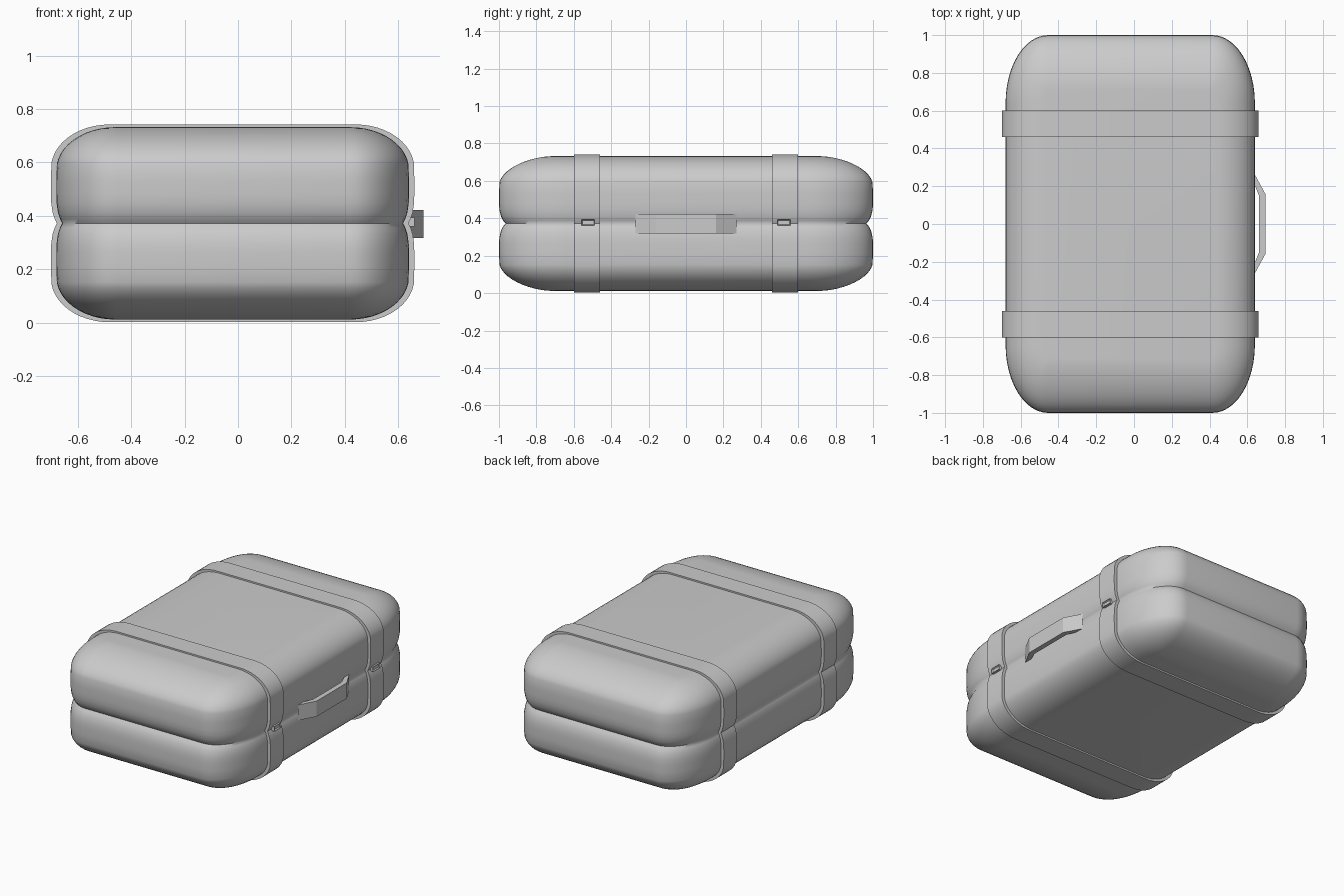
import bpy, bmesh
from math import sin, cos, pi, radians

if "Cube" in bpy.data.objects:
    bpy.data.objects.remove(bpy.data.objects["Cube"])

CX, SEAM = -0.02, 0.372          # body centre in x, seam height
HX, HY = 0.66, 1.0               # body half width and half length


def finish(name, bm, angle):
    bmesh.ops.recalc_face_normals(bm, faces=bm.faces[:])
    me = bpy.data.meshes.new(name)
    bm.to_mesh(me)
    bm.free()
    ob = bpy.data.objects.new(name, me)
    bpy.context.collection.objects.link(ob)
    bpy.ops.object.select_all(action='DESELECT')
    bpy.context.view_layer.objects.active = ob
    ob.select_set(True)
    bpy.ops.object.shade_smooth_by_angle(angle=radians(angle))
    return ob


# Profile from the pinched seam up to the lid: x inset, y inset, height above seam
half = [(.022, .035, 0), (.014, .022, .016), (.006, .010, .04), (.001, .002, .075), (0, 0, .11), (0, 0, .16)]
for i in range(1, 13):
    a = i / 12 * pi / 2
    half.append((.22 * (1 - cos(a)), .28 * (1 - max(cos(a), 0) ** 1.2), .20 + .16 * sin(a)))
profile = [(x, y, -h) for x, y, h in half[:0:-1]] + half


def loft(bm, rings, closed):
    n = len(rings[0])
    pairs = list(zip(rings, rings[1:])) + ([(rings[-1], rings[0])] if closed else [])
    for a, b in pairs:
        for i in range(n):
            j = (i + 1) % n
            bm.faces.new((a[i], a[j], b[j], b[i]))


# Case body: stacked rounded rectangles whose corners shrink toward lid and base
bm = bmesh.new()
rings = []
for ix, iy, h in profile:
    rx, ry = .225 - ix, .36 - iy
    ring = []
    for q, (sx, sy) in enumerate([(1, 1), (-1, 1), (-1, -1), (1, -1)]):
        for k in range(13):
            a = q * pi / 2 + k / 12 * pi / 2
            ring.append(bm.verts.new((CX + sx * (HX - .225) + rx * cos(a),
                                      sy * (HY - .36) + ry * sin(a), SEAM + h)))
    rings.append(ring)
loft(bm, rings, False)
bm.faces.new(rings[0])
bm.faces.new(rings[-1])
finish("case_body", bm, 60)


# Strap outline in x and z, grown sideways and vertically from the body profile
def outline(dx, dz):
    side = [(HX - ix + dx, h * (.36 + dz) / .36) for ix, _, h in profile]
    return side + [(-x, z) for x, z in side[::-1]]


for s, end in ((-1, "front"), (1, "rear")):
    # Strap band around the whole case
    bm = bmesh.new()
    rings = []
    for (dx, dz), y in (((.02, .010), .46), ((.02, .010), .60),
                        ((-.004, -.004), .60), ((-.004, -.004), .46)):
        rings.append([bm.verts.new((CX + x, s * y, SEAM + z)) for x, z in outline(dx, dz)])
    loft(bm, rings, True)
    finish(end + "_strap", bm, 50)

    # Buckle: small block with a recessed face
    bm = bmesh.new()
    bmesh.ops.create_cube(bm, size=1)
    for v in bm.verts:
        v.co = (.646 + v.co.x * .028, s * .523 + v.co.y * .07, .377 + v.co.z * .032)
    bm.faces.ensure_lookup_table()
    face = max(bm.faces, key=lambda f: f.calc_center_median().x)
    bmesh.ops.inset_region(bm, faces=[face], thickness=.007, depth=0)
    for v in face.verts:
        v.co.x -= .008
    finish(end + "_buckle", bm, 20)

# Handle: bent flat grip with angular ends
bm = bmesh.new()
path = [(.635, -.27), (.695, -.16), (.695, .16), (.635, .27),
        (.635, .215), (.662, .15), (.662, -.15), (.635, -.215)]
rings = [[bm.verts.new((x, y, z)) for x, y in path] for z in (.318, .422)]
loft(bm, rings, False)
for r in rings:
    for a, b in ((0, 7), (1, 6), (2, 5)):
        c, d = {0: (6, 1), 1: (5, 2), 2: (4, 3)}[a]
        bm.faces.new((r[a], r[b], r[c], r[d]))
finish("handle", bm, 20)
